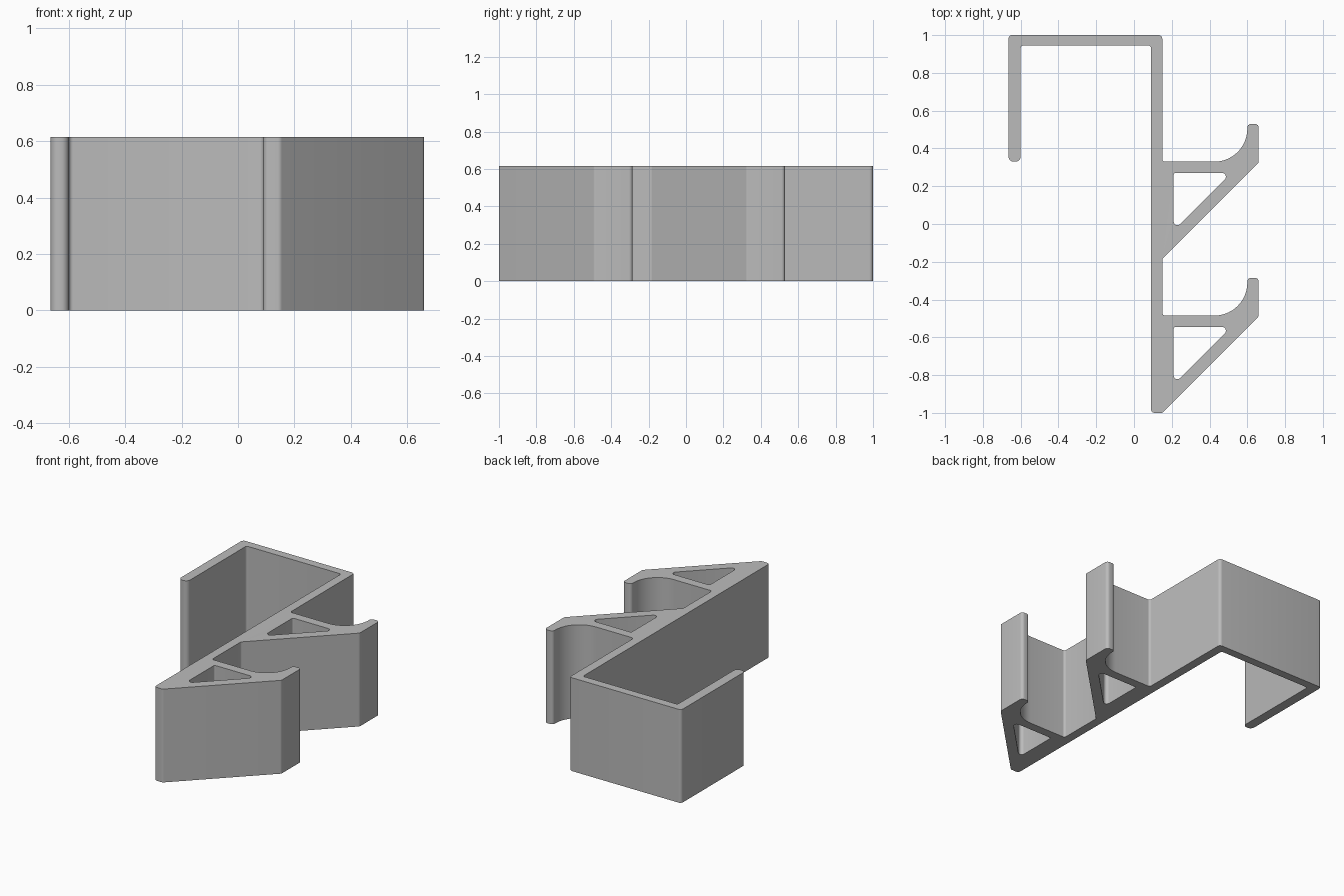
import bpy
import bmesh
import math
from mathutils import Vector

HEIGHT = 0.615
HOOK_STEP = 0.815

cube = bpy.data.objects.get("Cube")
if cube:
    bpy.data.objects.remove(cube, do_unlink=True)


def rounded(corners):
    """Turn (x, y, radius) corners into a closed outline with arc fillets."""
    outline = []
    for i, (x, y, r) in enumerate(corners):
        p = Vector((x, y))
        a = (Vector(corners[i - 1][:2]) - p).normalized()
        b = (Vector(corners[(i + 1) % len(corners)][:2]) - p).normalized()
        half = a.angle(b) / 2
        centre = p + (a + b).normalized() * (r / math.sin(half))
        start = p + a * (r / math.tan(half)) - centre
        end = p + b * (r / math.tan(half)) - centre
        steps = 20 if r > 0.1 else 6
        sweep = start.angle(end)
        for k in range(steps + 1):
            t = k / steps
            arm = (start * math.sin((1 - t) * sweep) + end * math.sin(t * sweep)) / math.sin(sweep)
            outline.append(centre + arm)
    return outline


def hook_edge(dy):
    """Brace, upturned tip, curved cradle and shelf of one hook."""
    return [(0.66, -0.49 + dy, 0.02), (0.66, -0.285 + dy, 0.02),
            (0.6, -0.285 + dy, 0.02), (0.6, -0.485 + dy, 0.175),
            (0.15, -0.485 + dy, 0.015)]


def hook_window(dy):
    """Triangular opening behind the brace."""
    return [(0.21, -0.85 + dy, 0.02), (0.515, -0.545 + dy, 0.02),
            (0.21, -0.545 + dy, 0.01)]


# Door clip, spine and both hooks as one outline
body = [(-0.665, 1, 0.02), (-0.665, 0.33, 0.028), (-0.6, 0.33, 0.028),
        (-0.6, 0.945, 0.015), (0.09, 0.945, 0.015),
        (0.09, -1, 0.02), (0.15, -1, 0.02)]
body += hook_edge(0)
body += [(0.15, -1 + HOOK_STEP, 0.015)]
body += hook_edge(HOOK_STEP)
body += [(0.15, 1, 0.02)]

# Filled flat curve with the openings, extruded to full height
curve = bpy.data.curves.new("double_hook_hanger", "CURVE")
curve.dimensions = "2D"
curve.fill_mode = "BOTH"
curve.extrude = HEIGHT / 2
for corners in (body, hook_window(0), hook_window(HOOK_STEP)):
    outline = rounded(corners)
    spline = curve.splines.new("POLY")
    spline.points.add(len(outline) - 1)
    for point, co in zip(spline.points, outline):
        point.co = (co.x, co.y, 0, 1)
    spline.use_cyclic_u = True

hanger = bpy.data.objects.new("double_hook_hanger", curve)
bpy.context.collection.objects.link(hanger)
bpy.ops.object.select_all(action="DESELECT")
hanger.select_set(True)
bpy.context.view_layer.objects.active = hanger
bpy.ops.object.convert(target="MESH")
hanger = bpy.context.view_layer.objects.active

# Weld the caps to the walls and stand the part on the ground
bm = bmesh.new()
bm.from_mesh(hanger.data)
bmesh.ops.remove_doubles(bm, verts=bm.verts, dist=0.0001)
bmesh.ops.translate(bm, verts=bm.verts, vec=(0, 0, HEIGHT / 2))
bmesh.ops.recalc_face_normals(bm, faces=bm.faces)
bm.to_mesh(hanger.data)
bm.free()
bpy.ops.object.shade_smooth_by_angle(angle=math.radians(30))

# Plain grey plastic
grey = bpy.data.materials.new("light_grey")
grey.use_nodes = True
colour = (0.5, 0.5, 0.5, 1)
grey.diffuse_color = colour
grey.node_tree.nodes["Principled BSDF"].inputs["Base Color"].default_value = colour
hanger.data.materials.clear()
hanger.data.materials.append(grey)
